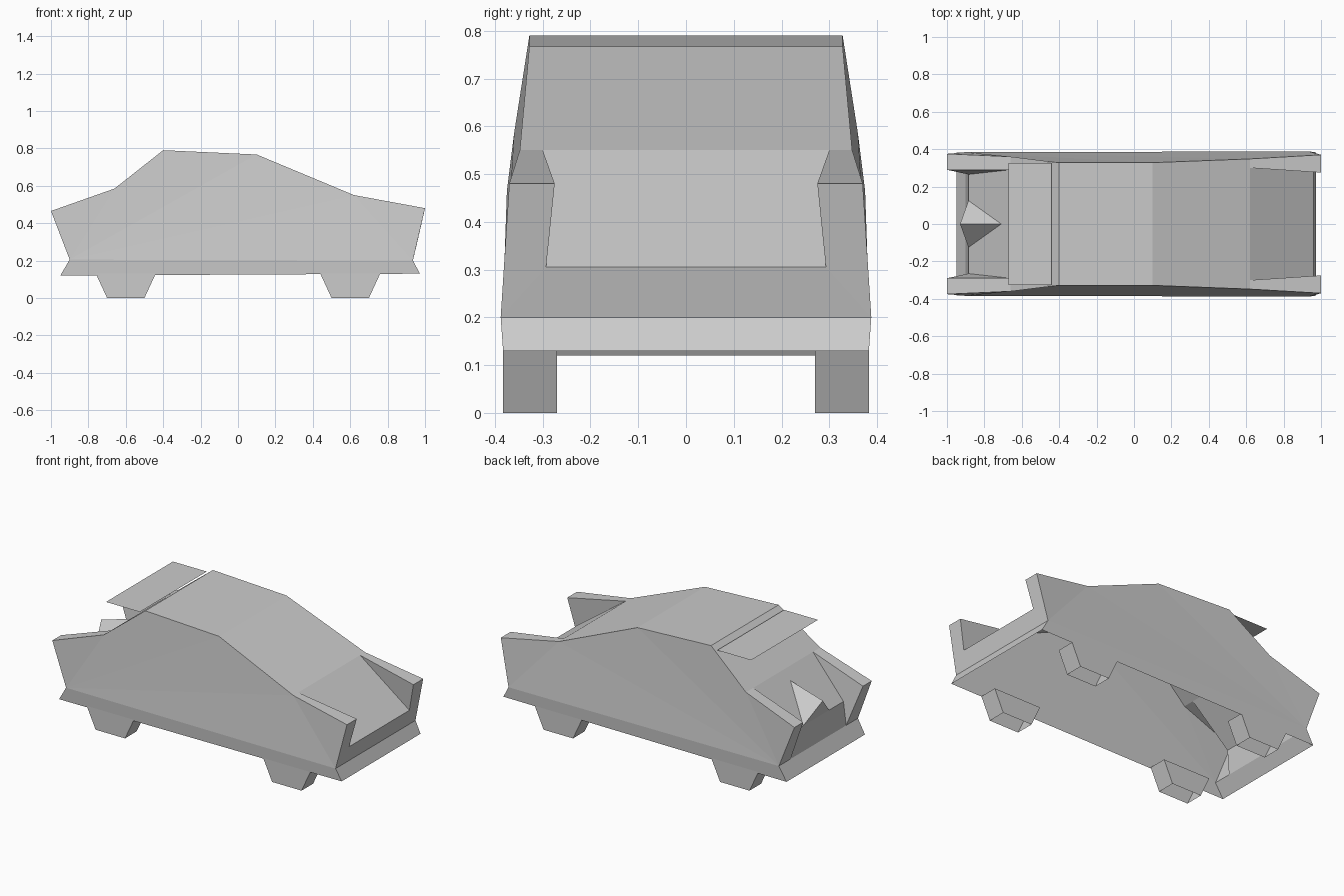
import bpy
import bmesh

cube = bpy.data.objects.get("Cube")
if cube:
    bpy.data.objects.remove(cube, do_unlink=True)

# One grey paint for the whole car
paint = bpy.data.materials.new("grey_paint")
paint.use_nodes = True
grey = (0.6, 0.6, 0.6, 1)
paint.diffuse_color = grey
paint.node_tree.nodes["Principled BSDF"].inputs["Base Color"].default_value = grey


def flip(p):
    return (p[0], -p[1], p[2])


def make(name, faces):
    """Build a flat shaded object from faces given as lists of points."""
    bm = bmesh.new()
    for face in faces:
        bm.faces.new([bm.verts.new(p) for p in face])
    bmesh.ops.remove_doubles(bm, verts=bm.verts, dist=0.0005)
    bmesh.ops.recalc_face_normals(bm, faces=bm.faces)
    mesh = bpy.data.meshes.new(name)
    bm.to_mesh(mesh)
    bm.free()
    mesh.materials.append(paint)
    obj = bpy.data.objects.new(name, mesh)
    bpy.context.collection.objects.link(obj)


# Left half outline, nose towards +x
nose_floor = (0.973, 0.383, 0.13)
nose_crest = (0.935, 0.388, 0.2)
nose_top = (1, 0.37, 0.48)
nose_inner = (1, 0.275, 0.48)
hood_low = (0.96, 0.293, 0.305)
cowl = (0.62, 0.348, 0.55)
cowl_inner = (0.62, 0.3, 0.55)
roof_front = (0.1, 0.328, 0.767)
roof_back = (-0.4, 0.328, 0.79)
deck = (-0.66, 0.36, 0.585)
deck_inner = (-0.66, 0.29, 0.585)
deck_low = (-0.885, 0.265, 0.35)
tail_top = (-1, 0.375, 0.465)
tail_inner = (-1, 0.29, 0.465)
tail_low = (-0.9, 0.27, 0.205)
tail_crest = (-0.9, 0.384, 0.205)
tail_floor = (-0.95, 0.381, 0.12)

# Sides, fender tops, fender walls and fender ends
half = [
    (tail_floor, nose_floor, nose_crest, tail_crest),
    (tail_crest, nose_crest, cowl),
    (nose_crest, nose_top, cowl),
    (tail_crest, cowl, roof_front),
    (tail_crest, roof_front, roof_back, deck),
    (tail_crest, deck, tail_top),
    (cowl, nose_top, nose_inner, cowl_inner),
    (cowl_inner, nose_inner, hood_low),
    (nose_crest, nose_top, nose_inner, hood_low),
    (deck, tail_top, tail_inner, deck_inner),
    (deck_inner, tail_inner, tail_low, deck_low),
    (tail_crest, tail_top, tail_inner, tail_low),
]
faces = half + [[flip(p) for p in f] for f in half]

# Panels that span the full width, leaving the shell open underneath
spans = [
    (nose_floor, nose_crest), (nose_crest, hood_low),
    (hood_low, cowl_inner), (roof_front, roof_back),
    (deck_inner, deck_low), (deck_low, tail_low), (tail_crest, tail_floor),
]
faces += [(a, b, flip(b), flip(a)) for a, b in spans]
faces.append((tail_low, tail_crest, flip(tail_crest), flip(tail_low)))
faces.append((cowl, roof_front, flip(roof_front), flip(cowl),
              flip(cowl_inner), cowl_inner))
faces.append((roof_back, deck, deck_inner, flip(deck_inner),
              flip(deck), flip(roof_back)))
make("body", faces)

# Pointed fin on the rear deck
front, tip, foot = (-0.71, 0, 0.533), (-0.93, 0, 0.468), (-0.885, 0.125, 0.35)
make("deck_fin", [(front, tip, foot), (front, flip(foot), tip),
                  (tip, flip(foot), foot), (front, foot, flip(foot))])

# Flat spoiler behind the roof
edge = [(-0.44, 0.325, 0.771), (-0.67, 0.325, 0.771)]
make("spoiler", [edge + [flip(p) for p in reversed(edge)]])

# Half hexagon wheels, open at the top and bottom
for end, x in (("front", 0.6), ("rear", -0.6)):
    for side, s in (("left", 1), ("right", -1)):
        profile = [(x - 0.16, 0.13), (x - 0.1, 0), (x + 0.1, 0), (x + 0.16, 0.13)]
        outer = [(px, s * 0.383, pz) for px, pz in profile]
        inner = [(px, s * 0.27, pz) for px, pz in profile]
        ends = [(outer[i], outer[i + 1], inner[i + 1], inner[i]) for i in (0, 2)]
        make(f"{end}_{side}_wheel", [outer, inner] + ends)
